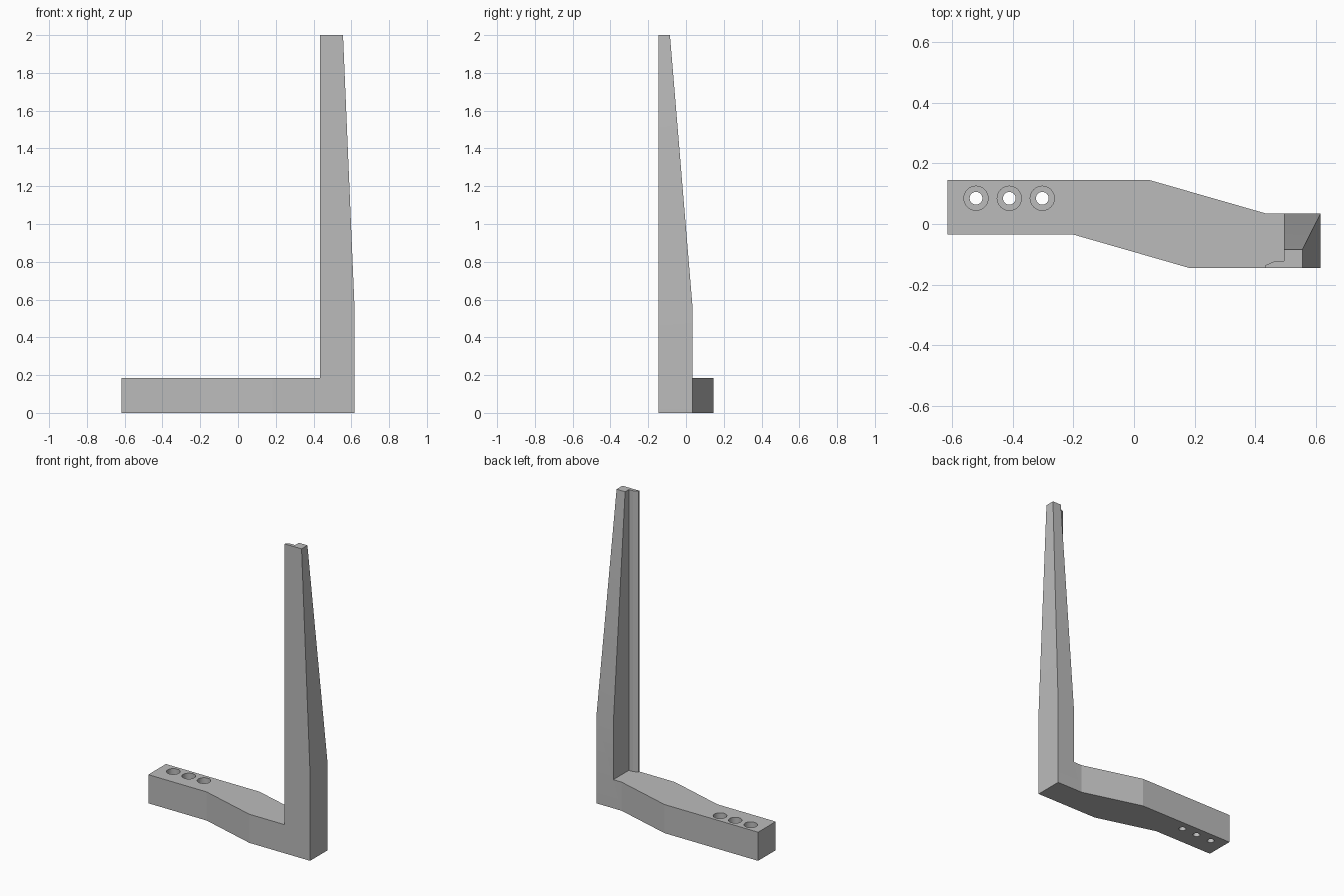
import bpy, bmesh, math

if "Cube" in bpy.data.objects:
    bpy.data.objects.remove(bpy.data.objects["Cube"], do_unlink=True)

ARM_H, TOP = 0.185, 2.0
FRONT, BACK, END = -0.145, 0.145, 0.617

grey = bpy.data.materials.new("plain_grey")
grey.use_nodes = True
grey.diffuse_color = (0.5, 0.5, 0.5, 1)
grey.node_tree.nodes["Principled BSDF"].inputs["Base Color"].default_value = (0.5, 0.5, 0.5, 1)


def loft(name, sections):
    """Closed solid through (z, outline) sections."""
    bm = bmesh.new()
    rings = [[bm.verts.new((x, y, z)) for x, y in pts] for z, pts in sections]
    n = len(rings[0])
    for a, b in zip(rings, rings[1:]):
        for i in range(n):
            j = (i + 1) % n
            bm.faces.new((a[i], a[j], b[j], b[i]))
    bm.faces.new(rings[0][::-1])
    bm.faces.new(rings[-1])
    bmesh.ops.recalc_face_normals(bm, faces=bm.faces)
    mesh = bpy.data.meshes.new(name)
    bm.to_mesh(mesh)
    bm.free()
    obj = bpy.data.objects.new(name, mesh)
    bpy.context.collection.objects.link(obj)
    mesh.materials.append(grey)
    return obj


def circle(cx, cy, r, n=32):
    return [(cx + r * math.cos(math.tau * i / n), cy + r * math.sin(math.tau * i / n))
            for i in range(n)]


def post_outline(x1, y1):
    """L section: thin chamfered lip on the inside, thick bar on the outside."""
    return [(0.435, FRONT), (x1, FRONT), (x1, y1), (0.495, y1),
            (0.495, -0.123), (0.465, -0.123), (0.435, -0.136)]


# Offset arm with a diagonal middle
arm_outline = [(-END, -0.035), (-0.2, -0.035), (0.182, FRONT), (END, FRONT),
               (END, 0.035), (0.435, 0.035), (0.052, BACK), (-END, BACK)]
bracket = loft("bracket", [(0, arm_outline), (ARM_H, arm_outline)])

# Tapered post
post = loft("post_helper", [(ARM_H, post_outline(END, 0.035)),
                            (0.555, post_outline(END, 0.035)),
                            (TOP, post_outline(0.556, -0.085))])

# Counterbored screw holes
steps = [("UNION", post)]
for x in (-0.522, -0.412, -0.303):
    steps.append(("DIFFERENCE", loft("hole_helper", [
        (-0.1, circle(x, 0.085, 0.021)), (0.3, circle(x, 0.085, 0.021))])))
    steps.append(("DIFFERENCE", loft("counterbore_helper", [
        (0.085, circle(x, 0.085, 0.04)), (0.3, circle(x, 0.085, 0.04))])))

for operation, helper in steps:
    mod = bracket.modifiers.new(helper.name, "BOOLEAN")
    mod.operation, mod.object, mod.solver = operation, helper, "EXACT"

# Bake the cuts and merge coplanar faces
bpy.context.view_layer.update()
result = bpy.data.meshes.new_from_object(
    bracket.evaluated_get(bpy.context.evaluated_depsgraph_get()))
bracket.modifiers.clear()
bracket.data = result
for _, helper in steps:
    bpy.data.objects.remove(helper, do_unlink=True)
bm = bmesh.new()
bm.from_mesh(result)
bmesh.ops.remove_doubles(bm, verts=bm.verts, dist=1e-5)
bmesh.ops.dissolve_limit(bm, angle_limit=math.radians(0.5), verts=bm.verts, edges=bm.edges)
bm.to_mesh(result)
bm.free()

# Round hole walls, crisp bends
bpy.ops.object.select_all(action="DESELECT")
bracket.select_set(True)
bpy.context.view_layer.objects.active = bracket
bpy.ops.object.shade_smooth_by_angle(angle=math.radians(13))
